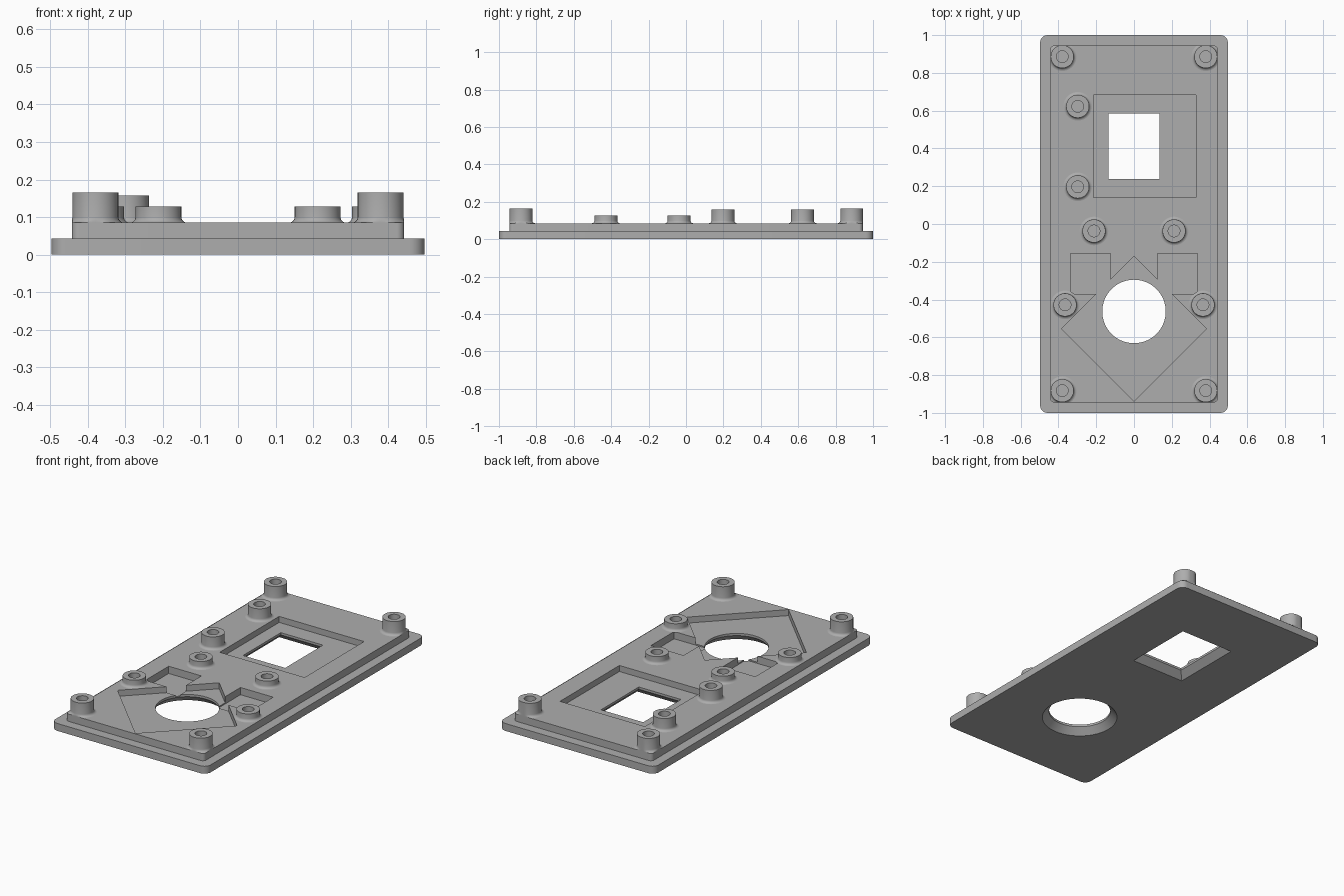
import bpy, bmesh
from math import cos, sin, pi, radians
from mathutils import Vector

cube = bpy.data.objects.get("Cube")
if cube:
    bpy.data.objects.remove(cube, do_unlink=True)

grey = bpy.data.materials.new("plastic_grey")
grey.use_nodes = True
colour = (0.42, 0.42, 0.42, 1)
grey.diffuse_color = colour
grey.node_tree.nodes["Principled BSDF"].inputs["Base Color"].default_value = colour

TOP, STEP = 0.085, 0.043
INNER_X, INNER_Y = 0.443, 0.945


def circle(cx, cy, r, n=48, start=0.0):
    return [(cx + r * cos(start + 2 * pi * i / n), cy + r * sin(start + 2 * pi * i / n))
            for i in range(n)]


def rect(cx, cy, hx, hy):
    return [(cx - hx, cy - hy), (cx + hx, cy - hy), (cx + hx, cy + hy), (cx - hx, cy + hy)]


def rounded_rect(hx, hy, r, n=8):
    pts = []
    for k, (sx, sy) in enumerate([(1, 1), (-1, 1), (-1, -1), (1, -1)]):
        for i in range(n + 1):
            a = (k + i / n) * pi / 2
            pts.append((sx * (hx - r) + r * cos(a), sy * (hy - r) + r * sin(a)))
    return pts


def loft(name, rings, caps=True):
    """Skin a stack of (outline, height) rings that share a point count."""
    bm = bmesh.new()
    loops = [[bm.verts.new((x, y, z)) for x, y in pts] for pts, z in rings]
    n = len(loops[0])
    for a, b in zip(loops, loops[1:]):
        for i in range(n):
            j = (i + 1) % n
            bm.faces.new((a[i], a[j], b[j], b[i]))
    if caps:
        bm.faces.new(loops[0][::-1])
        bm.faces.new(loops[-1])
    mesh = bpy.data.meshes.new(name)
    bm.to_mesh(mesh)
    bm.free()
    mesh.materials.append(grey)
    obj = bpy.data.objects.new(name, mesh)
    bpy.context.collection.objects.link(obj)
    return obj


def smooth(obj):
    bpy.ops.object.select_all(action='DESELECT')
    obj.select_set(True)
    bpy.context.view_layer.objects.active = obj
    bpy.ops.object.shade_smooth_by_angle(angle=radians(30))


# Stepped cover plate
outer = rounded_rect(0.497, 1.0, 0.04)
inner = rounded_rect(INNER_X, INNER_Y, 0.02)
plate = loft("cover_plate", [(outer, 0), (outer, STEP), (inner, STEP), (inner, TOP)])

# Recesses in the upper face: outline and floor height
FLOOR = 0.05
pockets = [
    (rect(0.057, 0.412, 0.272, 0.272), FLOOR),
    (circle(0, -0.555, 0.383, 4), FLOOR),
    (rect(-0.23, -0.263, 0.105, 0.107), 0.043),
    (rect(0.23, -0.263, 0.105, 0.107), 0.043),
]
cutters = [loft("pocket_cutter", [(pts, z), (pts, 0.2)]) for pts, z in pockets]

# Through openings, flared towards the underside
FLARE, OVER = 0.037, 0.01


def opening(outline):
    wide, narrow = outline(FLARE + OVER), outline(0)
    return loft("opening_cutter", [(wide, -OVER), (narrow, FLARE), (narrow, 0.2)])


cutters.append(opening(lambda d: rect(0, 0.412, 0.135 + d, 0.173 + d)))
cutters.append(opening(lambda d: circle(0, -0.463, 0.168 + d, 64)))

for cutter in cutters:
    cutter.hide_render = True
    mod = plate.modifiers.new("cut", 'BOOLEAN')
    mod.operation = 'DIFFERENCE'
    mod.solver = 'EXACT'
    mod.object = cutter
bpy.context.view_layer.update()
evaluated = plate.evaluated_get(bpy.context.evaluated_depsgraph_get())
cut_mesh = bpy.data.meshes.new_from_object(evaluated)
plate.modifiers.clear()
plate.data = cut_mesh
for cutter in cutters:
    bpy.data.objects.remove(cutter, do_unlink=True)
smooth(plate)

# Screw bosses with a filleted foot and a blind bore
R, BORE, FILLET = 0.061, 0.031, 0.015


def boss(name, x, y, height):
    profile = [(R + FILLET * (1 - sin(a)), TOP + FILLET * (1 - cos(a)))
               for a in [i * pi / 8 for i in range(5)]]
    profile += [(R, height), (BORE, height), (BORE, TOP)]
    rings = [(circle(x, y, r, 40), z) for r, z in profile]
    # keep the foot on the raised step
    rings = [([(max(-INNER_X, min(INNER_X, px)), max(-INNER_Y, min(INNER_Y, py)))
               for px, py in pts], z) for pts, z in rings]
    smooth(loft(name, rings, caps=False))


for side, s in (("left", 1), ("right", -1)):
    boss(f"front_corner_boss_{side}", s * 0.38, -0.882, 0.165)
    boss(f"back_corner_boss_{side}", s * 0.38, 0.886, 0.165)
    boss(f"middle_boss_{side}", s * 0.212, -0.037, 0.128)
    boss(f"outer_boss_{side}", s * 0.365, -0.428, 0.128)
for label, y in (("front", 0.197), ("back", 0.623)):
    boss(f"window_boss_{label}", -0.298, y, 0.158)
